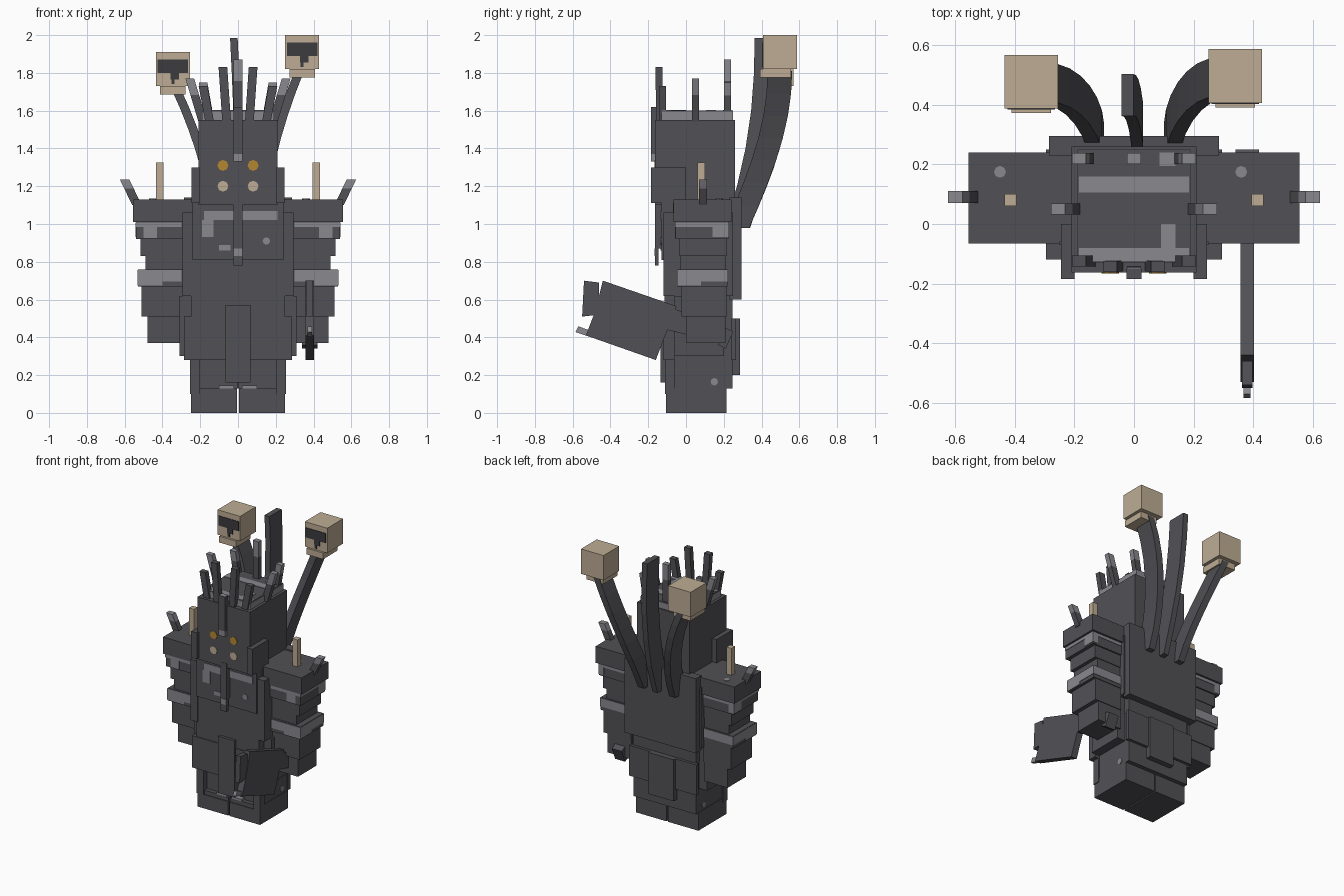
import bpy
import math
from mathutils import Vector

cube = bpy.data.objects.get("Cube")
if cube:
    bpy.data.objects.remove(cube, do_unlink=True)


def material(name, r, g, b):
    mat = bpy.data.materials.new(name)
    mat.use_nodes = True
    mat.diffuse_color = (r, g, b, 1)
    mat.node_tree.nodes["Principled BSDF"].inputs["Base Color"].default_value = (r, g, b, 1)
    return mat


dark = material("dark grey armour", .083, .081, .091)
shadow = material("charcoal", .045, .044, .049)
light = material("worn light grey", .25, .248, .275)
bone = material("bone", .51, .415, .295)
gold = material("amber", .45, .24, .03)


def mesh(name, verts, faces, *mats):
    data = bpy.data.meshes.new(name)
    data.from_pydata(verts, [], faces)
    for mat in mats:
        data.materials.append(mat)
    obj = bpy.data.objects.new(name, data)
    bpy.context.collection.objects.link(obj)
    return obj


def box(name, xs, ys, zs, mat=dark):
    verts = [(x, y, z) for x in xs for y in ys for z in zs]
    faces = [(0, 1, 3, 2), (4, 6, 7, 5), (0, 4, 5, 1), (2, 3, 7, 6), (0, 2, 6, 4), (1, 5, 7, 3)]
    return mesh(name, verts, faces, mat)


def pair(name, xs, ys, zs, mat=dark):
    box("left_" + name, xs, ys, zs, mat)
    box("right_" + name, (-xs[1], -xs[0]), ys, zs, mat)


def sweep(name, points, half_x, half_y, tip=dark):
    """Square-section strip through the points; the last segment takes the tip colour."""
    verts, faces = [], []
    for x, y, z in points:
        verts += [(x + sx * half_x, y + sy * half_y, z)
                  for sx, sy in ((-1, -1), (1, -1), (1, 1), (-1, 1))]
    for ring in range(0, len(verts) - 4, 4):
        for i in range(4):
            j = (i + 1) % 4
            faces.append((ring + i, ring + j, ring + 4 + j, ring + 4 + i))
    end = len(verts) - 4
    faces += [(3, 2, 1, 0), tuple(range(end, end + 4))]
    obj = mesh(name, verts, faces, dark, tip)
    for poly in obj.data.polygons:
        poly.material_index = int(max(poly.vertices) >= end)


def spike(name, base, top, half=.023, tip=light):
    a, b = Vector(base), Vector(top)
    sweep(name, [a, a.lerp(b, .65), b], half, half * .8, tip)


def disc(name, centre, radius, axis, mat):
    """Thin octagonal spot facing along the given axis."""
    bpy.ops.mesh.primitive_cylinder_add(vertices=8, radius=radius, depth=.008, location=centre)
    obj = bpy.context.object
    obj.name = name
    obj.rotation_euler = {"x": (0, math.pi / 2, 0), "y": (math.pi / 2, 0, 0), "z": (0, 0, 0)}[axis]
    obj.data.materials.append(mat)


def slab(name, profile, x, half, mat=dark):
    """Side profile in y and z given thickness along x."""
    n = len(profile)
    verts = [(x + s * half, y, z) for s in (-1, 1) for y, z in profile]
    faces = [tuple(reversed(range(n))), tuple(range(n, 2 * n))]
    faces += [(i, (i + 1) % n, n + (i + 1) % n, n + i) for i in range(n)]
    mesh(name, verts, faces, mat)


# Boots, legs and torso
pair("boot", (.005, .25), (-.105, .215), (0, .1))
pair("boot_cuff", (.005, .25), (-.1, .215), (.1, .13))
pair("leg", (.003, .245), (-.07, .215), (.13, .6))
box("torso", (-.25, .25), (-.07, .23), (.5, 1.12))
box("breastplate", (-.24, .24), (-.13, -.06), (.81, 1.11))
box("belly_plate", (-.25, .25), (-.115, -.06), (.51, .81))
box("collar", (-.285, .285), (-.06, .25), (1.06, 1.13))
box("back_plate", (-.285, .285), (.23, .295), (.6, 1.14))

# Layered coat and skirts
pair("coat_side", (.24, .295), (-.12, .25), (.62, 1.06))
pair("side_skirt", (.24, .31), (-.06, .2), (.3, .62))
pair("front_skirt", (.06, .285), (-.12, -.06), (.28, .51))
pair("coat_edge", (.2, .255), (-.11, -.06), (.1, .3))
box("tabard", (-.065, .065), (-.135, -.06), (.16, .57))
box("back_skirt", (-.25, .25), (.21, .245), (.13, .6))
box("back_skirt_layer", (-.27, .27), (.24, .265), (.28, .5))
box("back_tail", (-.1, .1), (.24, .285), (.2, .5))
pair("tabard_trim", (.02, .1), (-.105, -.07), (.13, .145), light)

# Worn patches on the breastplate
box("chest_wear", (-.18, .21), (-.134, -.12), (1.02, 1.07), light)
box("chest_drip", (-.19, -.13), (-.134, -.12), (.93, 1.02), light)
box("chest_chip", (-.1, -.04), (-.134, -.12), (.86, .89), light)
disc("chest_spot", (.15, -.13, .91), .02, "y", light)

# Helmet, cap and cheek guards
box("helmet", (-.21, .21), (-.163, .26), (1.1, 1.55))
box("helmet_cap", (-.19, .19), (-.13, .25), (1.55, 1.595), light)
box("cap_top", (-.188, .188), (-.128, .248), (1.592, 1.6))
box("cap_band", (-.188, .188), (.105, .16), (1.595, 1.603), light)
box("cap_front_wear", (-.188, .188), (-.128, -.08), (1.595, 1.603), light)
box("cap_drip", (.09, .14), (-.08, 0), (1.595, 1.603), light)
box("cap_back_wear", (.085, .14), (.195, .24), (1.595, 1.603), light)
pair("cheek_guard", (.2, .245), (-.185, 0), (1.11, 1.3))
box("helmet_ridge", (-.025, .025), (-.185, -.15), (1.37, 1.62))
box("ridge_end", (-.025, .025), (-.185, -.15), (1.33, 1.37), light)
box("beard_strip", (-.025, .025), (-.165, -.12), (.87, 1.13))
box("beard_tip", (-.025, .025), (-.165, -.145), (.78, .87), dark)
box("beard_wear", (-.023, .023), (-.168, -.16), (.83, .87), light)

# Crown of spikes
spike("front_crown_spike", (0, -.16, 1.53), (0, -.165, 1.62))
spike("back_crown_spike", (0, .22, 1.55), (0, .22, 1.87))
for side, s in (("left", 1), ("right", -1)):
    spike(side + "_brow_spike", (s * .06, -.14, 1.54), (s * .08, -.143, 1.83), tip=dark)
    spike(side + "_front_spike", (s * .15, -.125, 1.54), (s * .185, -.125, 1.73), tip=dark)
    spike(side + "_temple_spike", (s * .18, .05, 1.52), (s * .255, .05, 1.77))
    spike(side + "_rear_spike", (s * .15, .22, 1.55), (s * .185, .22, 1.75))
    # Four eyes
    disc(side + "_upper_eye", (s * .08, -.163, 1.31), .029, "y", gold)
    disc(side + "_lower_eye", (s * .08, -.163, 1.2), .029, "y", bone)

# Tiered arms and shoulders
tiers = [("shoulder", .555, -.065, .24, 1.01, 1.13), ("arm_tier_one", .54, -.055, .225, .92, 1.01),
         ("arm_tier_two", .515, -.035, .215, .83, .92), ("arm_tier_three", .49, -.03, .21, .76, .83),
         ("arm_tier_four", .53, -.045, .22, .67, .76), ("forearm", .51, -.025, .215, .51, .67),
         ("hand", .48, 0, .21, .37, .51)]
for name, out, front, back, low, high in tiers:
    pair(name, (.25 if low > .6 else .29, out), (front, back), (low, high))
pair("upper_band", (.3, .543), (-.058, .228), (.985, 1.008), light)
pair("upper_band_drip", (.43, .5), (-.058, .1), (.925, .99), light)
pair("upper_band_side", (.5, .543), (.14, .228), (.93, .99), light)
pair("lower_band", (.3, .533), (-.048, .223), (.695, .757), light)
pair("lower_band_drip", (.4, .533), (-.048, .08), (.675, .7), light)
pair("shoulder_horn", (.395, .435), (.06, .1), (1.13, 1.325), bone)
disc("left_shoulder_spot", (.36, .175, 1.13), .02, "z", light)
disc("right_shoulder_spot", (-.45, .175, 1.13), .02, "z", light)
for side, s in (("left", 1), ("right", -1)):
    spike(side + "_shoulder_spike", (s * .535, .09, 1.1), (s * .6, .09, 1.235), .025)
    disc(side + "_leg_spot", (s * .245, .15, .165), .02, "x", light)

# Curved back tentacles
sweep("middle_tentacle", [(.01, .27, .98), (.01, .34, 1.2), (.003, .385, 1.4), (-.005, .415, 1.6),
                          (-.013, .43, 1.8), (-.022, .433, 1.985)], .02, .07)


def necked_head(side, s, x, y, z):
    """Side tentacle ending in a cube head; x, y, z is the head's base centre."""
    path = []
    for i in range(8):
        t = i / 7
        path.append((s * (.125 + (x - .14) * t ** 1.7), .27 + (y - .27) * math.sin(t * math.pi / 2),
                     .98 + (z - .99) * t))
    sweep(side + "_tentacle", path, .025, .065)
    cx = s * x

    def part(name, half, front, back, low, high, mat, shift=0):
        box(side + name, (cx + shift - half, cx + shift + half), (y + front, y + back),
            (z + low, z + high), mat)

    part("_skull", .09, -.09, .09, 0, .18, bone)
    part("_jaw", .067, -.105, .06, -.045, 0, bone)
    part("_visor", .08, -.094, -.086, .07, .14, shadow)
    part("_visor_drip", .022, -.094, -.086, .035, .07, shadow, .01)
    part("_visor_drop", .008, -.094, -.086, .01, .035, shadow)


necked_head("left", 1, .34, .497, 1.82)
necked_head("right", -1, .345, .478, 1.73)

# Broad hooked blade with its grip
slab("blade", [(-.44, .7), (-.05, .565), (-.16, .28), (-.53, .41), (-.48, .54)], .38, .023)
slab("blade_hook", [(-.54, .7), (-.46, .69), (-.46, .52), (-.55, .51)], .38, .018)
slab("blade_tip", [(-.57, .458), (-.49, .43), (-.5, .4), (-.585, .428)], .38, .012, light)
slab("grip", [(-.08, .56), (.2, .44), (.18, .37), (-.1, .44)], .38, .023)
slab("pommel", [(.21, .45), (.25, .43), (.21, .34), (.17, .36)], .38, .04)
